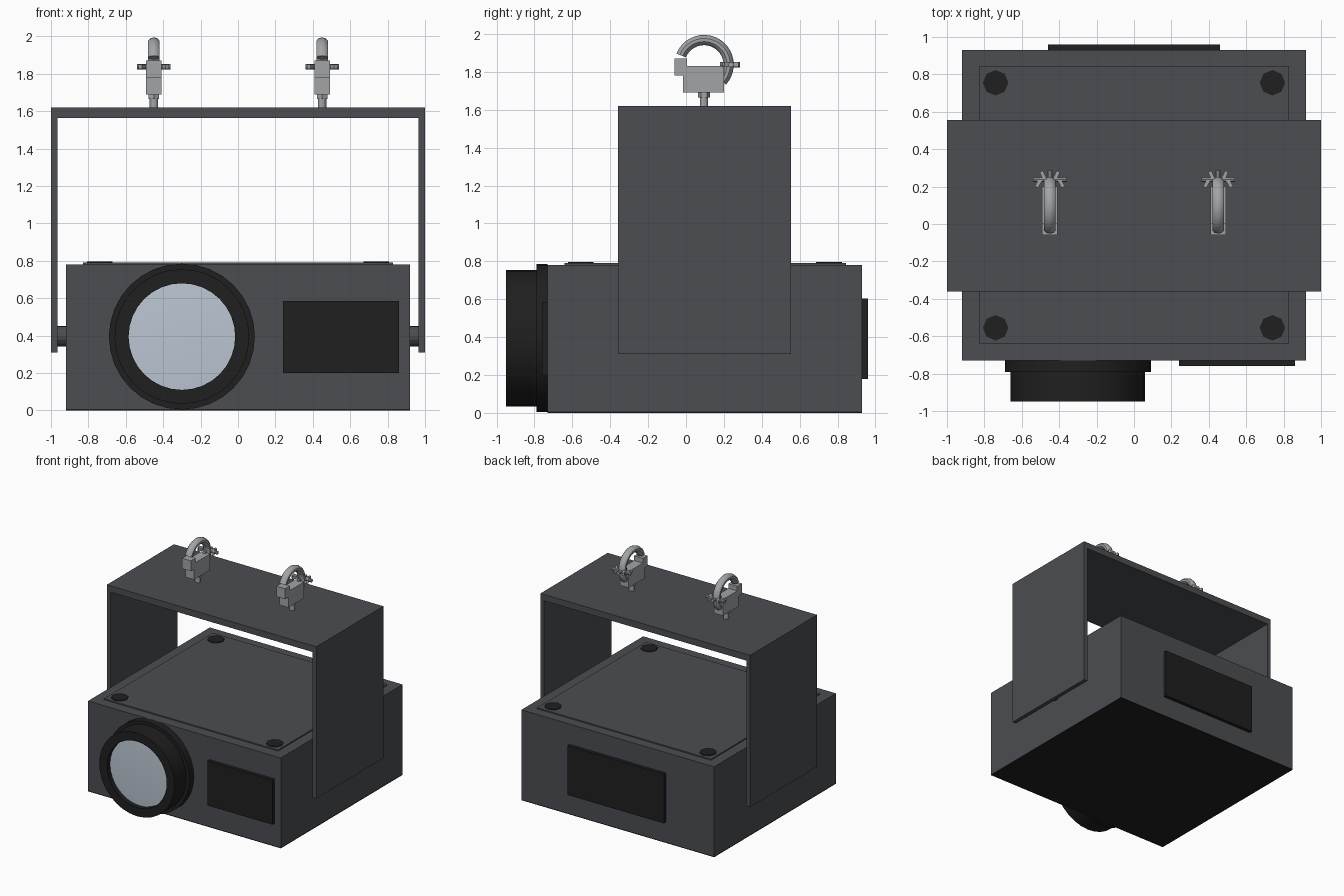
import bpy, bmesh
from math import sin, cos, pi, radians
from mathutils import Matrix, Vector

if "Cube" in bpy.data.objects:
    bpy.data.objects.remove(bpy.data.objects["Cube"])


def material(name, rgb):
    m = bpy.data.materials.new(name)
    m.diffuse_color = (*rgb, 1)
    m.use_nodes = True
    m.node_tree.nodes["Principled BSDF"].inputs["Base Color"].default_value = m.diffuse_color
    return m


HOUSING = material("housing_grey", (0.07, 0.075, 0.083))
BLACK = material("black", (0.014, 0.014, 0.014))
GLASS = material("glass", (0.5, 0.57, 0.65))
METAL = material("metal", (0.36, 0.37, 0.38))


def finish(name, bm, mat, smooth=False):
    bmesh.ops.recalc_face_normals(bm, faces=bm.faces[:])
    me = bpy.data.meshes.new(name)
    bm.to_mesh(me)
    bm.free()
    me.materials.append(mat)
    ob = bpy.data.objects.new(name, me)
    bpy.context.collection.objects.link(ob)
    if smooth:
        bpy.ops.object.select_all(action='DESELECT')
        ob.select_set(True)
        bpy.context.view_layer.objects.active = ob
        bpy.ops.object.shade_smooth_by_angle(angle=radians(40))
    return ob


def box(name, x, y, z, mat, turn=0):
    """Box from (min, max) ranges, turned about its own vertical axis."""
    bm = bmesh.new()
    mid = Vector([(a + b) / 2 for a, b in (x, y, z)])
    size = [b - a for a, b in (x, y, z)]
    bmesh.ops.create_cube(bm, size=1, matrix=Matrix.Translation(mid)
                          @ Matrix.Rotation(turn, 4, 'Z') @ Matrix.Diagonal((*size, 1)))
    return finish(name, bm, mat)


def rod(name, a, b, r, mat, sides=16):
    """Cylinder between two points."""
    a, b = Vector(a), Vector(b)
    bm = bmesh.new()
    rot = (b - a).to_track_quat('Z', 'Y').to_matrix().to_4x4()
    bmesh.ops.create_cone(bm, cap_ends=True, segments=sides, radius1=r, radius2=r,
                          depth=(b - a).length, matrix=Matrix.Translation((a + b) / 2) @ rot)
    return finish(name, bm, mat)


def prism(name, pts, axis, lo, hi, mat):
    """Extrude a 2D outline along x ((y, z) points) or y ((x, z) points)."""
    bm = bmesh.new()
    put = (lambda p: (lo, *p)) if axis == 'x' else (lambda p: (p[0], lo, p[1]))
    face = bm.faces.new([bm.verts.new(put(p)) for p in pts])
    ext = bmesh.ops.extrude_face_region(bm, geom=[face])
    move = (hi - lo, 0, 0) if axis == 'x' else (0, hi - lo, 0)
    bmesh.ops.translate(bm, vec=move, verts=[v for v in ext['geom']
                                             if isinstance(v, bmesh.types.BMVert)])
    return finish(name, bm, mat)


def lathe_y(name, profile, cx, cz, mat, sides=32):
    """Spin (radius, y) points about a front-to-back axis."""
    bm = bmesh.new()
    vs = [bm.verts.new((cx + r, y, cz)) for r, y in profile]
    es = [bm.edges.new(p) for p in zip(vs, vs[1:])]
    bmesh.ops.spin(bm, geom=vs + es, cent=(cx, 0, cz), axis=(0, 1, 0),
                   angle=2 * pi, steps=sides, use_duplicate=False)
    bmesh.ops.remove_doubles(bm, verts=bm.verts[:], dist=1e-4)
    return finish(name, bm, mat, True)


def hook(name, cx, cy, cz, radius, start, end, mat, steps=20, sides=10):
    """Curved clamp jaw: an oval section swept round an arc in the y-z plane."""
    bm = bmesh.new()
    rings = []
    for i in range(steps + 1):
        t = radians(start + (end - start) * i / steps)
        ring = []
        for k in range(sides):
            s = 2 * pi * k / sides
            r = radius + 0.027 * cos(s)
            ring.append(bm.verts.new((cx + 0.033 * sin(s), cy + r * cos(t), cz + r * sin(t))))
        rings.append(ring)
    for a, b in zip(rings, rings[1:]):
        for k in range(sides):
            n = (k + 1) % sides
            bm.faces.new((a[k], a[n], b[n], b[k]))
    bm.faces.new(rings[0])
    bm.faces.new(rings[-1])
    return finish(name, bm, mat, True)


# housing with dark underside and raised lid
box("housing", (-0.92, 0.92), (-0.73, 0.93), (0.008, 0.78), HOUSING)
box("bottom_plate", (-0.92, 0.92), (-0.73, 0.93), (0, 0.008), BLACK)
box("lid", (-0.83, 0.83), (-0.64, 0.845), (0.78, 0.79), HOUSING)
for x in (-0.74, 0.74):
    for y in (-0.555, 0.755):
        rod("lid_foot", (x, y, 0.78), (x, y, 0.796), 0.068, BLACK, 8)

# front and back panels
box("front_panel", (0.24, 0.86), (-0.76, -0.73), (0.2, 0.585), BLACK)
box("back_panel", (-0.46, 0.46), (0.93, 0.96), (0.18, 0.605), BLACK)

# lens barrel and recessed glass
lathe_y("lens_barrel", [(0.39, -0.73), (0.39, -0.79), (0.36, -0.79), (0.36, -0.95),
                        (0.285, -0.95), (0.285, -0.905)], -0.3, 0.395, BLACK)
lathe_y("lens_glass", [(0.285, -0.91), (0, -0.925)], -0.3, 0.395, GLASS)

# hanging yoke and its pivots
prism("yoke", [(-1, 0.31), (-1, 1.62), (1, 1.62), (1, 0.31), (0.965, 0.31),
               (0.965, 1.565), (-0.965, 1.565), (-0.965, 0.31)],
      'y', -0.36, 0.555, HOUSING)
for s in (-1, 1):
    rod("yoke_pivot", (s * 0.915, 0.1, 0.397), (s * 0.97, 0.1, 0.397), 0.055, HOUSING)

# pipe clamps
for x in (-0.45, 0.45):
    rod("clamp_stud", (x, 0.095, 1.62), (x, 0.095, 1.7), 0.022, METAL, 12)
    rod("clamp_nut", (x, 0.095, 1.665), (x, 0.095, 1.695), 0.032, METAL, 6)
    prism("clamp_body", [(-0.015, 1.69), (0.2, 1.69), (0.2, 1.83), (0.005, 1.83),
                         (0.005, 1.87), (-0.06, 1.87), (-0.06, 1.78), (-0.015, 1.78)],
          'x', x - 0.042, x + 0.042, METAL)
    hook("clamp_hook", x, 0.095, 1.838, 0.13, 158, -42, METAL)
    # locking bolt with cross bar and wings
    rod("clamp_bolt", (x, 0.18, 1.838), (x, 0.285, 1.838), 0.014, METAL, 10)
    rod("clamp_bar", (x - 0.09, 0.237, 1.838), (x + 0.09, 0.237, 1.838), 0.014, METAL, 10)
    for s in (-1, 1):
        for dx, y in ((0.034, 0.256), (0.058, 0.222)):
            box("clamp_wing", (x + s * dx - 0.01, x + s * dx + 0.01),
                (y - 0.028, y + 0.028), (1.825, 1.851), METAL,
                s * radians(-25 if y > 0.24 else 30))
